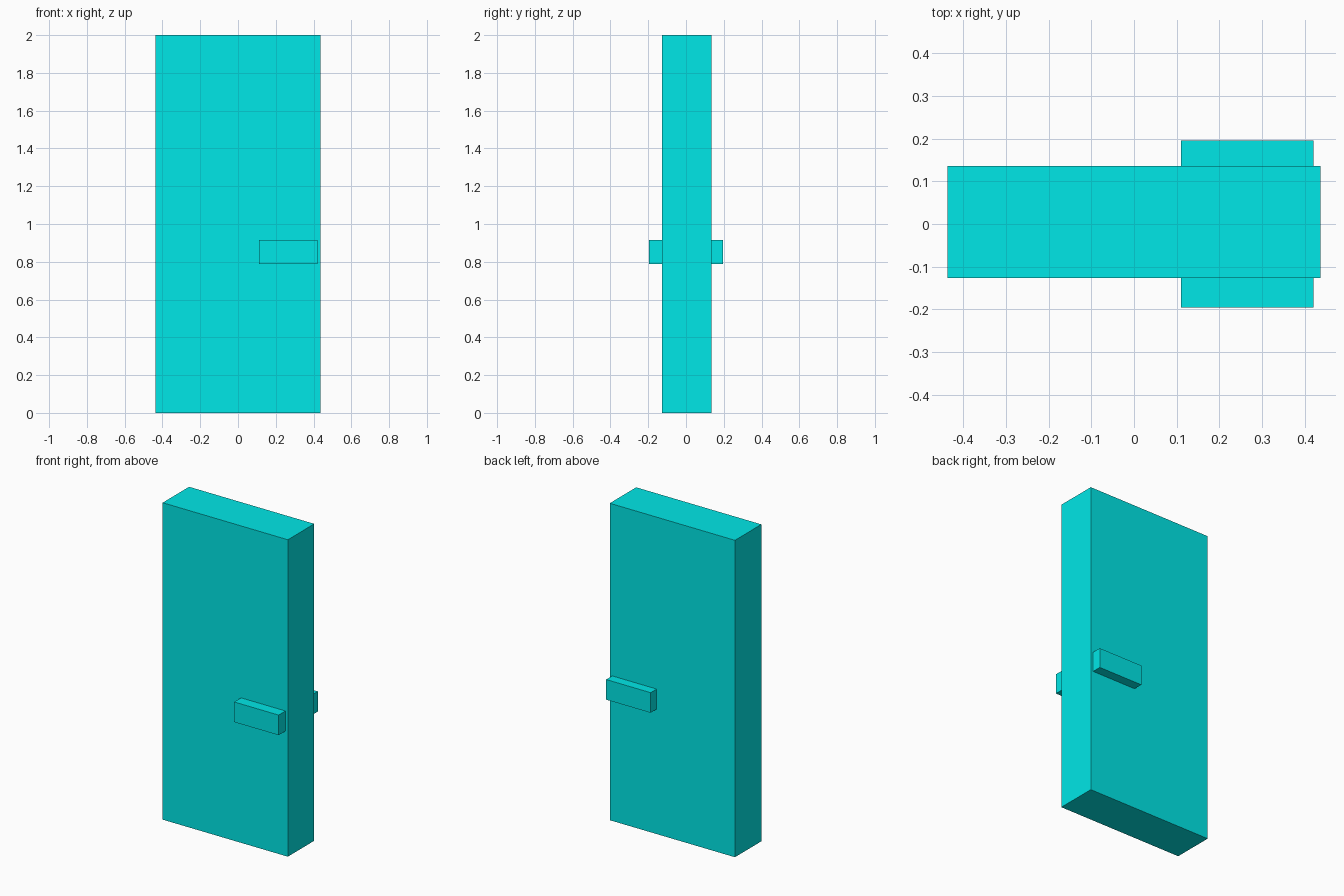
import bpy
from mathutils import Vector

if "Cube" in bpy.data.objects:
    bpy.data.objects.remove(bpy.data.objects["Cube"])

cyan = bpy.data.materials.new("cyan")
cyan.diffuse_color = (0.0, 0.8, 0.8, 1)
cyan.use_nodes = True
cyan.node_tree.nodes["Principled BSDF"].inputs["Base Color"].default_value = cyan.diffuse_color


def box(name, lo, hi):
    """Box between two opposite corners."""
    lo, hi = Vector(lo), Vector(hi)
    bpy.ops.mesh.primitive_cube_add(size=1, location=(lo + hi) / 2)
    ob = bpy.context.object
    ob.name = name
    ob.scale = hi - lo
    bpy.ops.object.transform_apply(location=False, rotation=False, scale=True)
    ob.data.materials.append(cyan)


FRONT, BACK = -0.127, 0.136

# Door slab
box("door_slab", (-0.437, FRONT, 0), (0.437, BACK, 2))

# Block handles on both faces
for name, y0, y1 in (("front_handle", -0.195, FRONT), ("back_handle", BACK, 0.196)):
    box(name, (0.11, y0, 0.788), (0.42, y1, 0.915))
